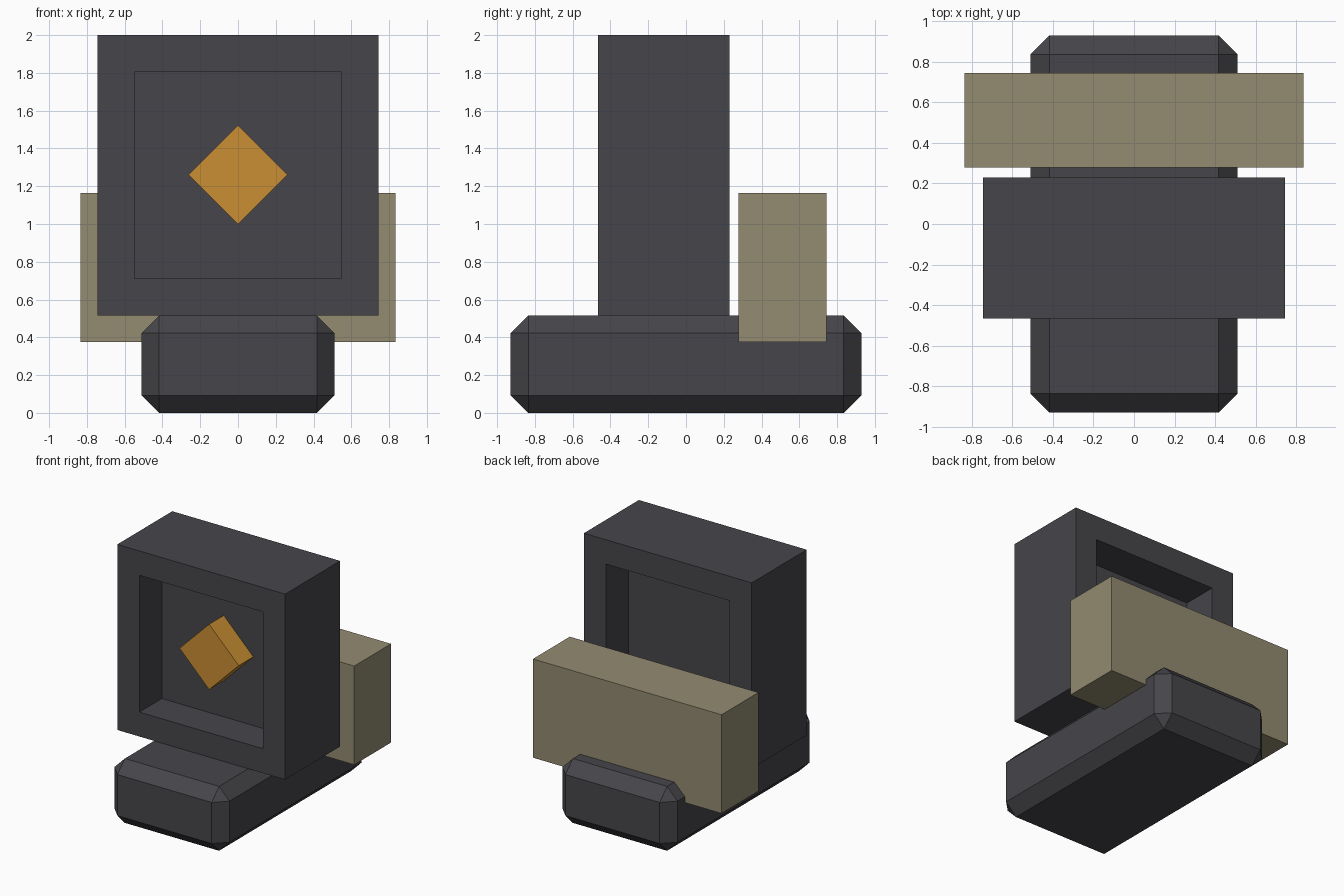
import bpy, bmesh, math
from mathutils import Matrix

if "Cube" in bpy.data.objects:
    bpy.data.objects.remove(bpy.data.objects["Cube"])


def material(name, rgb):
    m = bpy.data.materials.new(name)
    lin = [((c / 255 + 0.055) / 1.055) ** 2.4 for c in rgb]
    m.diffuse_color = (*lin, 1)
    m.use_nodes = True
    m.node_tree.nodes["Principled BSDF"].inputs["Base Color"].default_value = m.diffuse_color
    return m


charcoal = material("charcoal", (70, 69, 74))
khaki = material("khaki", (147, 139, 113))
amber = material("amber", (201, 142, 50))


def box(name, lo, hi, mat, turn=0.0):
    """Box between two corners, optionally turned about its own y axis."""
    size = [b - a for a, b in zip(lo, hi)]
    centre = [(a + b) / 2 for a, b in zip(lo, hi)]
    bm = bmesh.new()
    bmesh.ops.create_cube(bm, size=1, matrix=Matrix.Translation(centre)
                          @ Matrix.Rotation(turn, 4, 'Y') @ Matrix.Diagonal((*size, 1)))
    mesh = bpy.data.meshes.new(name)
    bm.to_mesh(mesh)
    bm.free()
    mesh.materials.append(mat)
    ob = bpy.data.objects.new(name, mesh)
    bpy.context.collection.objects.link(ob)
    return ob


# Chamfered foot
base = box("base", (-0.51, -0.928, 0), (0.51, 0.928, 0.515), charcoal)
bevel = base.modifiers.new("chamfer", 'BEVEL')
bevel.width = 0.093
bevel.segments = 1

# Upright block with a square recess in the front and the back
block = box("upright_block", (-0.743, -0.465, 0.515), (0.743, 0.23, 2.0), charcoal)
bm = bmesh.new()
bm.from_mesh(block.data)
bm.normal_update()
for side in (-1, 1):
    face = next(f for f in bm.faces if f.normal.y * side > 0.9)
    bmesh.ops.inset_region(bm, faces=[face], thickness=0.276)
    # Push the inset face in along walls square to the surface
    inner = bmesh.ops.extrude_discrete_faces(bm, faces=[face])["faces"][0]
    bmesh.ops.translate(bm, verts=inner.verts, vec=(0, -side * 0.285, 0))
bmesh.ops.recalc_face_normals(bm, faces=bm.faces)
bm.to_mesh(block.data)
bm.free()

# Diamond set on the floor of the front recess
h = 0.262 / math.sqrt(2)
box("diamond", (-h, -0.365, 1.26 - h), (h, -0.175, 1.26 + h), amber, math.pi / 4)

# Wide bar across the back
box("rear_bar", (-0.835, 0.277, 0.375), (0.835, 0.743, 1.165), khaki)
